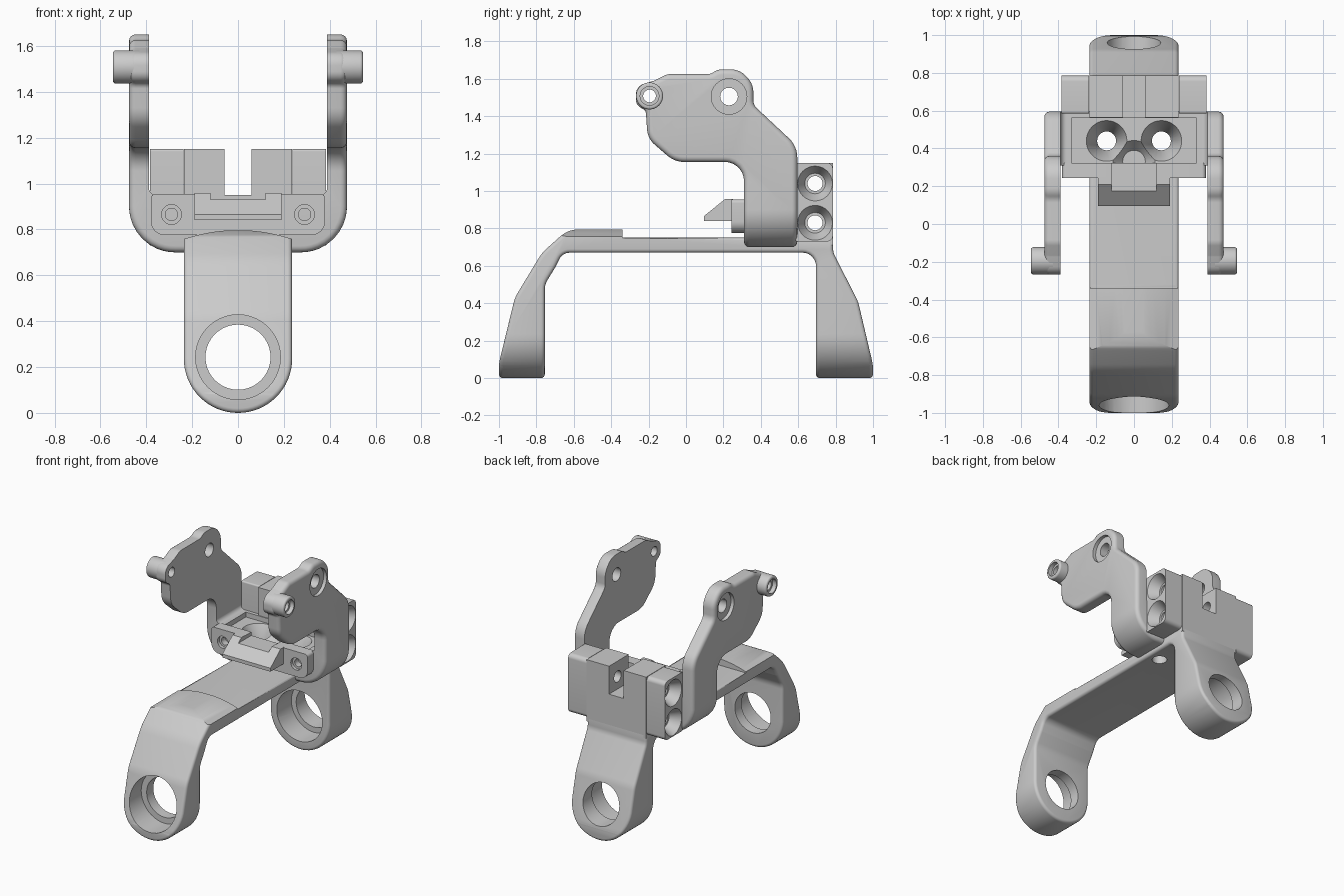
import bpy, bmesh
from math import pi, sin, cos, tan, radians, hypot
from mathutils import Matrix, Vector

if "Cube" in bpy.data.objects:
    bpy.data.objects.remove(bpy.data.objects["Cube"])


def fillet(points, steps=6):
    """Turn (a, b, radius) corners into a rounded 2D outline."""
    out, n = [], len(points)
    for i, (a, b, r) in enumerate(points):
        p = Vector((a, b))
        u, v = (Vector(points[i - 1][:2]) - p), (Vector(points[(i + 1) % n][:2]) - p)
        half = u.angle(v) / 2
        if r == 0 or half > 1.54:
            out.append(p)
            continue
        t = min(r / tan(half), 0.48 * u.length, 0.48 * v.length)
        r = t * tan(half)
        s, e = p + u.normalized() * t, p + v.normalized() * t
        c = p + (u.normalized() + v.normalized()).normalized() * (r / sin(half))
        for k in range(steps + 1):
            d = (s - c).lerp(e - c, k / steps)
            out.append(c + d.normalized() * r)
    return out


def to_object(name, bm):
    bmesh.ops.recalc_face_normals(bm, faces=bm.faces)
    me = bpy.data.meshes.new(name)
    bm.to_mesh(me)
    bm.free()
    ob = bpy.data.objects.new(name, me)
    bpy.context.collection.objects.link(ob)
    return ob


def prism(name, pts, axis, lo, hi):
    """Extrude an outline along x (points are y,z) or y (points are x,z)."""
    bm = bmesh.new()
    put = (lambda p, d: (d, p[0], p[1])) if axis == 'X' else (lambda p, d: (p[0], d, p[1]))
    a, b = ([bm.verts.new(put(p, d)) for p in pts] for d in (lo, hi))
    n = len(pts)
    bm.faces.new(a)
    bm.faces.new(b[::-1])
    for i in range(n):
        bm.faces.new((a[i], b[i], b[(i + 1) % n], a[(i + 1) % n]))
    return to_object(name, bm)


def box(name, x0, x1, y0, y1, z0, z1):
    return prism(name, [(x0, z0), (x1, z0), (x1, z1), (x0, z1)], 'Y', y0, y1)


def rod(name, axis, start, end, r1, r2=None):
    """Cylinder or cone along one axis, r1 at the low end."""
    start, end = Vector(start), Vector(end)
    rot = {'X': Matrix.Rotation(pi / 2, 4, 'Y'), 'Y': Matrix.Rotation(-pi / 2, 4, 'X'),
           'Z': Matrix.Identity(4)}[axis]
    bm = bmesh.new()
    bmesh.ops.create_cone(bm, cap_ends=True, segments=40, radius1=r1, radius2=r1 if r2 is None else r2,
                          depth=(end - start).length, matrix=Matrix.Translation((start + end) / 2) @ rot)
    return to_object(name, bm)


def boolean(ob, op, *tools):
    for t in tools:
        before = ob.data.copy()
        m = ob.modifiers.new("bool", 'BOOLEAN')
        m.operation, m.object, m.solver = op, t, 'EXACT'
        bpy.context.view_layer.objects.active = ob
        bpy.ops.object.modifier_apply(modifier=m.name)
        if not ob.data.polygons:      # keep the part if a cut fails
            ob.data = before
        bpy.data.objects.remove(t)


def round_rims(ob, width, chosen, angle=.7):
    """Round the sharp edges whose both ends satisfy the test."""
    bm = bmesh.new()
    bm.from_mesh(ob.data)
    bmesh.ops.remove_doubles(bm, verts=bm.verts, dist=2e-4)
    bmesh.ops.dissolve_limit(bm, angle_limit=.005, verts=bm.verts, edges=bm.edges)
    bm.normal_update()
    rims = [e for e in bm.edges if len(e.link_faces) == 2 and e.calc_face_angle(0) > angle
            and all(chosen(v.co) for v in e.verts)]
    bmesh.ops.bevel(bm, geom=rims, offset=width, offset_type='OFFSET', segments=4, profile=.5,
                    affect='EDGES', clamp_overlap=False)
    bmesh.ops.remove_doubles(bm, verts=bm.verts, dist=1e-5)
    bm.to_mesh(ob.data)
    bm.free()


# Handle: side profile trimmed by a round-bottomed front outline
side = fillet([(-1, -.1, 0), (-1, .08, .3), (-.915, .43, .2), (-.77, .67, .25), (-.63, .795, .15),
               (-.34, .795, 0), (-.34, .75, 0), (.787, .75, 0), (.787, .67, .08), (.92, .41, .2),
               (1, .07, .3), (1, -.1, 0), (.695, -.1, 0), (.695, .67, .07), (-.66, .67, .06),
               (-.7, .59, .06), (-.755, .5, .1), (-.755, -.1, 0)])
handle = prism("handle", side, 'X', -.3, .3)
outline = [(.236 * cos(a), .236 + .236 * sin(a)) for a in [pi + pi * i / 32 for i in range(33)]]
boolean(handle, 'INTERSECT', prism("trim", outline + [(.236, 1), (-.236, 1)], 'Y', -1.1, 1.1))
round_rims(handle, .02, lambda c: (abs(c.x) > .23 or c.z < .235) and c.z < .78)
arch = [(.4 - .8 * i / 24, .797 - .7 * (.4 - .8 * i / 24) ** 2) for i in range(25)]
boolean(handle, 'INTERSECT', prism("arch", [(-.4, -.2), (.4, -.2)] + arch, 'Y', -1.2, 1.2))
boolean(handle, 'DIFFERENCE',
        rod("bore", 'Y', (0, -1.2, .243), (0, 1.2, .243), .142),
        rod("front_socket", 'Y', (0, -1.2, .243), (0, -.83, .243), .185),
        rod("rear_socket", 'Y', (0, .6, .243), (0, .86, .243), .18),
        *[rod("bolt", 'Z', (x, .44, .5), (x, .44, .9), .05) for x in (-.145, .145)])

# Cradle: two arms and a floor from one profile trimmed by a U shape
arm = fillet([(.31, .6, 0), (.31, 1.155, .1), (-.06, 1.155, .14), (-.205, 1.28, .12), (-.215, 1.43, .03),
              (-.268, 1.46, .05), (-.268, 1.56, .06), (-.17, 1.59, .05), (-.1, 1.625, .07), (.13, 1.625, .06),
              (.17, 1.65, .08), (.29, 1.65, .11), (.36, 1.57, .11), (.36, 1.46, .06), (.595, 1.24, .14),
              (.595, .6, 0)])
cradle = prism("cradle", arm, 'X', -.6, .6)
u_shape = fillet([(-.475, 1.8, 0), (-.475, .7, .2), (.475, .7, .2), (.475, 1.8, 0), (.388, 1.8, 0),
                  (.388, .95, .03), (-.388, .95, .03), (-.388, 1.8, 0)], 10)
boolean(cradle, 'INTERSECT', prism("trim", u_shape, 'Y', -.6, .9))
round_rims(cradle, .028, lambda c: abs(c.x) > .43 or c.z < .9)
cuts = [box("pocket", -.33, .33, .3, .56, .915, 1.0),
        rod("dip", 'Z', (0, .33, .85), (0, .33, .95), .06, .14)]
for s in (-1, 1):
    cuts += [rod("sink", 'Z', (s * .145, .44, .8), (s * .145, .44, .93), .05, .115),
             rod("bolt", 'Z', (s * .145, .44, .6), (s * .145, .44, .9), .05),
             rod("pivot", 'X', (s * .55, .23, 1.505), (s * .3, .23, 1.505), .047),
             rod("pivot_sink", 'X', (s * .45, .23, 1.505), (s * .55, .23, 1.505), .095),
             rod("pin_bore", 'X', (s * .3, -.195, 1.508), (s * .55, -.195, 1.508), .034)]
boolean(cradle, 'DIFFERENCE', *cuts)

# Front plate with two screw holes
plate = prism("front_plate", fillet([(-.38, .775, .06), (.38, .775, .06), (.38, .955, .02), (-.38, .955, .02)]),
              'Y', .243, .322)
cuts = [box("groove", -.12, .12, .1, .5, .93, 1.0)]
for s in (-1, 1):
    cuts += [rod("screw_sink", 'Y', (s * .29, .2, .865), (s * .29, .265, .865), .043),
             rod("screw", 'Y', (s * .29, .2, .865), (s * .29, .31, .865), .027)]
boolean(plate, 'DIFFERENCE', *cuts)

# Wedge latch sticking out at the front
latch = prism("wedge_latch", [(.095, .84), (.095, .865), (.21, .958), (.25, .958), (.25, .84)], 'X', -.19, .19)
boolean(latch, 'DIFFERENCE', box("groove", -.12, .12, .17, .3, .93, 1.0))

# Rear clamp: centre plate and two side blocks, sharing cross bolts
centre = box("rear_plate", -.235, .235, .565, .787, .71, 1.15)
boolean(centre, 'DIFFERENCE', box("slot", -.058, .058, .5, .9, .95, 1.3),
        *[rod("bolt", 'X', (-.5, .69, z), (.5, .69, z), .04) for z in (.83, 1.04)])
blocks = []
for s, side_name in ((-1, "left"), (1, "right")):
    lo, hi = sorted((s * .238, s * .383))
    b = prism("rear_block_" + side_name,
              fillet([(.585, .73, .01), (.785, .73, .03), (.785, 1.15, .03), (.585, 1.15, .01)]), 'X', lo, hi)
    for z in (.83, 1.04):
        r1, r2 = (.055, .094) if s > 0 else (.094, .055)
        a, c = sorted((s * .31, s * .385))
        boolean(b, 'DIFFERENCE', rod("sink", 'X', (a, .69, z), (c, .69, z), r1, r2),
                rod("bolt", 'X', (-.5, .69, z), (.5, .69, z), .04))
    blocks.append(b)

# Hollow side pins on the arms
pins = []
for s, side_name in ((-1, "left"), (1, "right")):
    lo, hi = sorted((s * .43, s * .545))
    p = rod("side_pin_" + side_name, 'X', (lo, -.195, 1.508), (hi, -.195, 1.508), .072)
    round_rims(p, .012, lambda c: abs(c.x) > .5)
    boolean(p, 'DIFFERENCE', rod("bore", 'X', (lo - .1, -.195, 1.508), (hi + .1, -.195, 1.508), .034),
            rod("bore", 'X', (min(s * .515, s * .6), -.195, 1.508), (max(s * .515, s * .6), -.195, 1.508), .05))
    pins.append(p)

# Smooth shading with sharp edges kept
bpy.ops.object.select_all(action='DESELECT')
for ob in [handle, cradle, plate, latch, centre] + blocks + pins:
    ob.select_set(True)
bpy.context.view_layer.objects.active = handle
bpy.ops.object.shade_smooth_by_angle(angle=radians(32))
